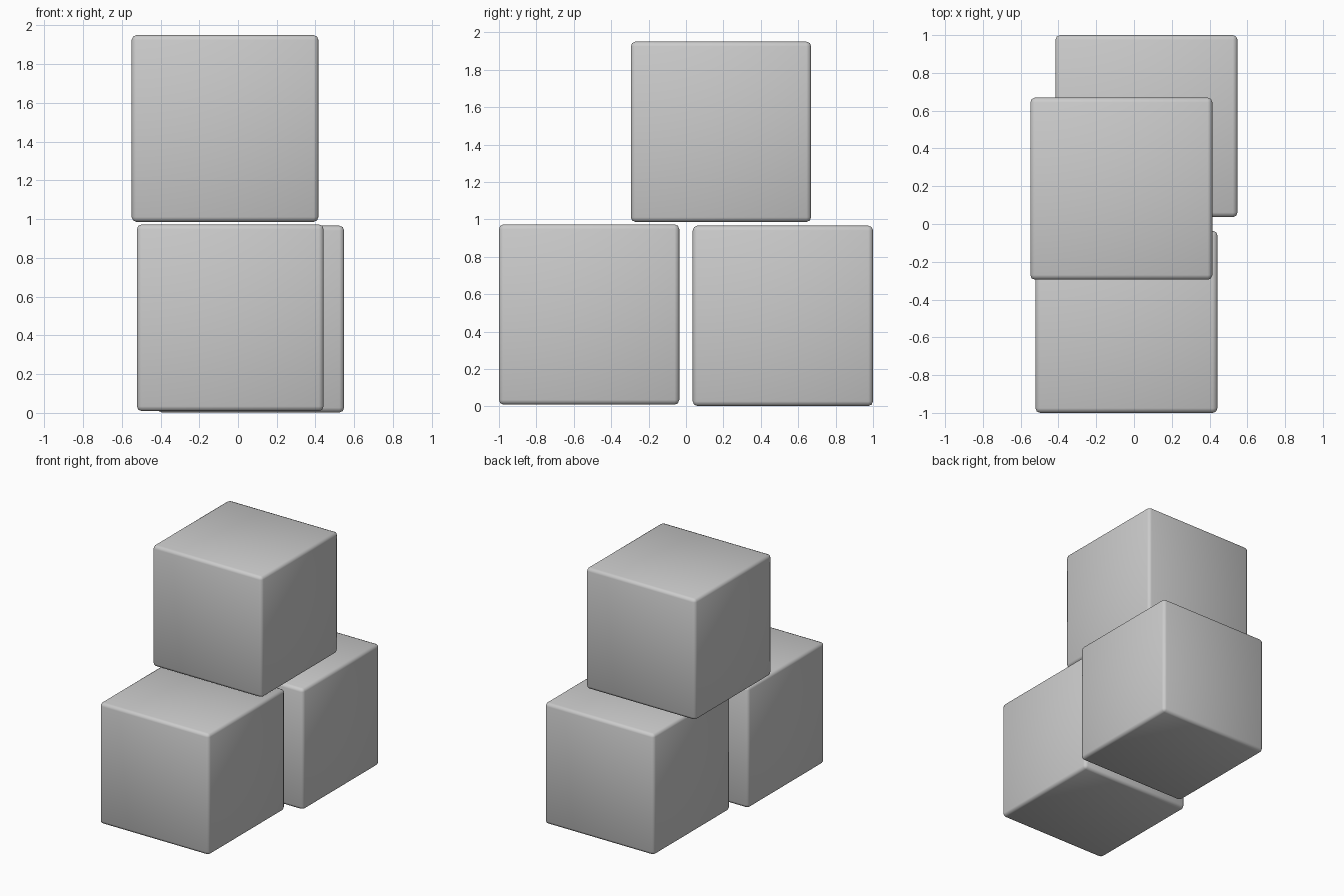
import bpy

if "Cube" in bpy.data.objects:
    bpy.data.objects.remove(bpy.data.objects["Cube"])

SIZE = 0.964


def block(name, centre):
    # Cube with small rounded edges and smooth shading
    bpy.ops.mesh.primitive_cube_add(size=SIZE, location=centre)
    obj = bpy.context.object
    obj.name = name
    bevel = obj.modifiers.new("rounded_edges", "BEVEL")
    bevel.width = 0.025
    bevel.segments = 2
    bevel.limit_method = "NONE"
    bevel.harden_normals = False
    bpy.ops.object.shade_smooth()
    return obj


# Two blocks on the ground with a gap, and one stacked over the gap
block("front_block", (-0.040, -0.518, 0.491))
block("back_block", (0.066, 0.518, 0.484))
block("top_block", (-0.067, 0.187, 1.468))
